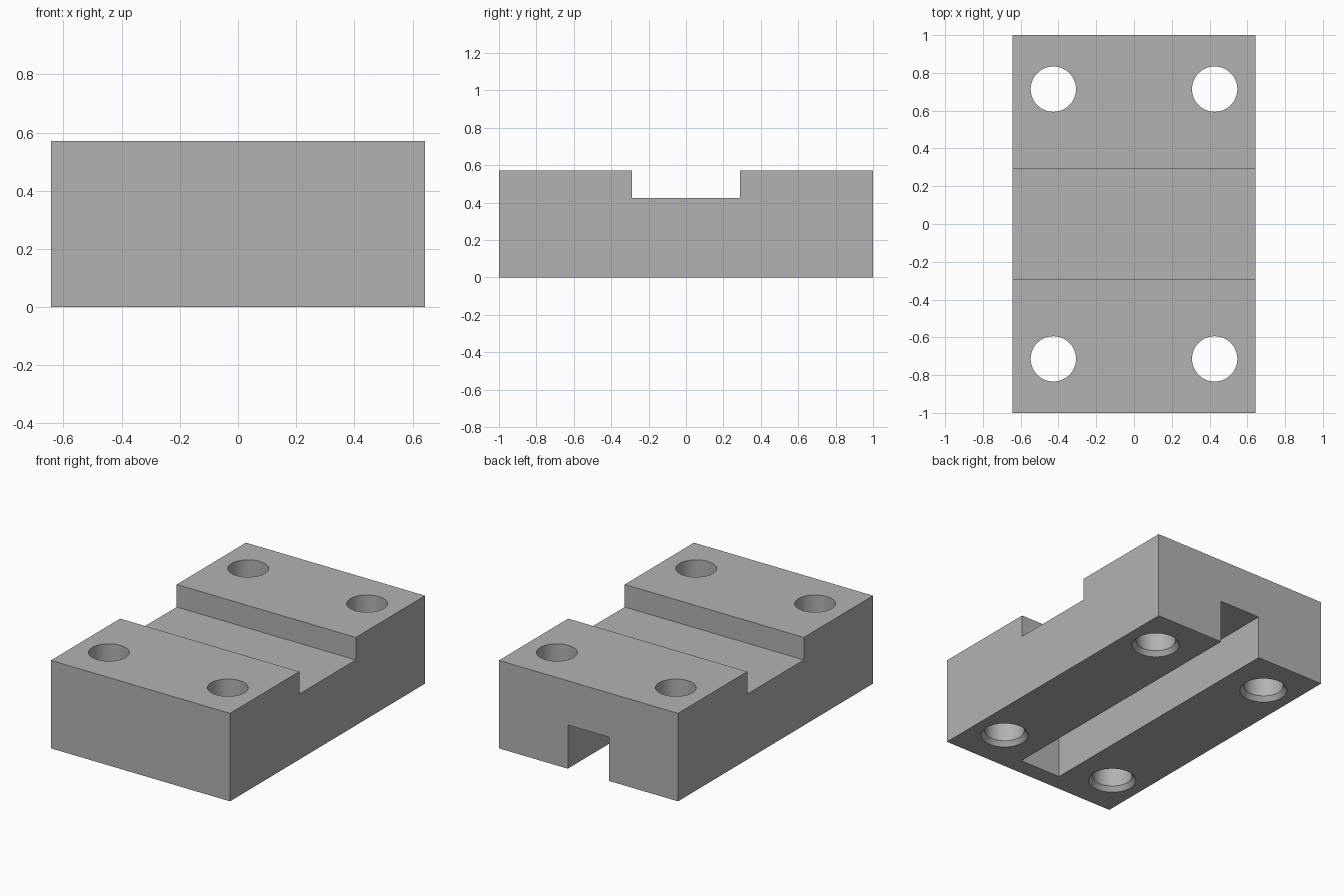
import bpy
import bmesh
from mathutils import Vector

cube = bpy.data.objects.get("Cube")
if cube:
    bpy.data.objects.remove(cube, do_unlink=True)

HALF_W, HALF_L, HEIGHT = 0.643, 1.0, 0.571
GROOVE_HALF, GROOVE_Z = 0.29, 0.425
SLOT_HALF, SLOT_TOP, SLOT_START = 0.149, 0.284, -0.886
HOLE_X, HOLE_Y, HOLE_R = 0.427, 0.714, 0.12
CHAMFER, CHAMFER_DEPTH = 0.023, 0.03

grey = bpy.data.materials.new("Plain Grey")
grey.use_nodes = True
colour = (0.45, 0.45, 0.45, 1)
grey.diffuse_color = colour
grey.node_tree.nodes["Principled BSDF"].inputs["Base Color"].default_value = colour


def sweep(name, points, offset):
    """Solid made by extruding a closed profile along an offset."""
    bm = bmesh.new()
    face = bm.faces.new([bm.verts.new(p) for p in points])
    new = bmesh.ops.extrude_face_region(bm, geom=[face])["geom"]
    verts = [g for g in new if isinstance(g, bmesh.types.BMVert)]
    bmesh.ops.translate(bm, verts=verts, vec=Vector(offset))
    return finish(name, bm)


def finish(name, bm):
    bmesh.ops.recalc_face_normals(bm, faces=bm.faces)
    mesh = bpy.data.meshes.new(name)
    bm.to_mesh(mesh)
    bm.free()
    obj = bpy.data.objects.new(name, mesh)
    mesh.materials.append(grey)
    bpy.context.collection.objects.link(obj)
    return obj


def hole_cutter(x, y):
    """Through hole that flares at the underside."""
    bm = bmesh.new()
    flare = HOLE_R + CHAMFER
    for r1, r2, low, high in ((flare, flare, -0.1, 0), (flare, HOLE_R, 0, CHAMFER_DEPTH),
                              (HOLE_R, HOLE_R, CHAMFER_DEPTH, HEIGHT + 0.1)):
        made = bmesh.ops.create_cone(bm, segments=64, radius1=r1, radius2=r2, depth=high - low)
        bmesh.ops.translate(bm, verts=made["verts"], vec=(x, y, (low + high) / 2))
    # Weld the stacked sections and drop the walls between them
    bmesh.ops.remove_doubles(bm, verts=bm.verts, dist=0.0001)
    inner = [f for f in bm.faces if len(f.verts) > 4
             and -0.05 < f.calc_center_median().z < HEIGHT]
    bmesh.ops.delete(bm, geom=inner, context="FACES_ONLY")
    return finish("hole_cutter", bm)


def cut(target, cutter):
    mod = target.modifiers.new("cut", "BOOLEAN")
    mod.operation = "DIFFERENCE"
    mod.solver = "EXACT"
    mod.object = cutter
    bpy.context.view_layer.objects.active = target
    bpy.ops.object.modifier_apply(modifier=mod.name)
    bpy.data.objects.remove(cutter, do_unlink=True)


# Block with the cross groove in its top
half = [(GROOVE_HALF, GROOVE_Z), (GROOVE_HALF, HEIGHT), (HALF_L, HEIGHT), (HALF_L, 0)]
profile = half + [(-y, z) for y, z in reversed(half)]
block = sweep("mounting_block", [(-HALF_W, y, z) for y, z in profile], (2 * HALF_W, 0, 0))

# Underside slot, open at the back and closed at the front
corners = [(-SLOT_HALF, -0.1), (SLOT_HALF, -0.1), (SLOT_HALF, SLOT_TOP), (-SLOT_HALF, SLOT_TOP)]
cut(block, sweep("slot_cutter", [(x, SLOT_START, z) for x, z in corners], (0, 2, 0)))

# Four bolt holes
for sx in (-1, 1):
    for sy in (-1, 1):
        cut(block, hole_cutter(sx * HOLE_X, sy * HOLE_Y))

bpy.ops.object.select_all(action="DESELECT")
block.select_set(True)
bpy.context.view_layer.objects.active = block
bpy.ops.object.shade_smooth_by_angle(angle=0.5)
